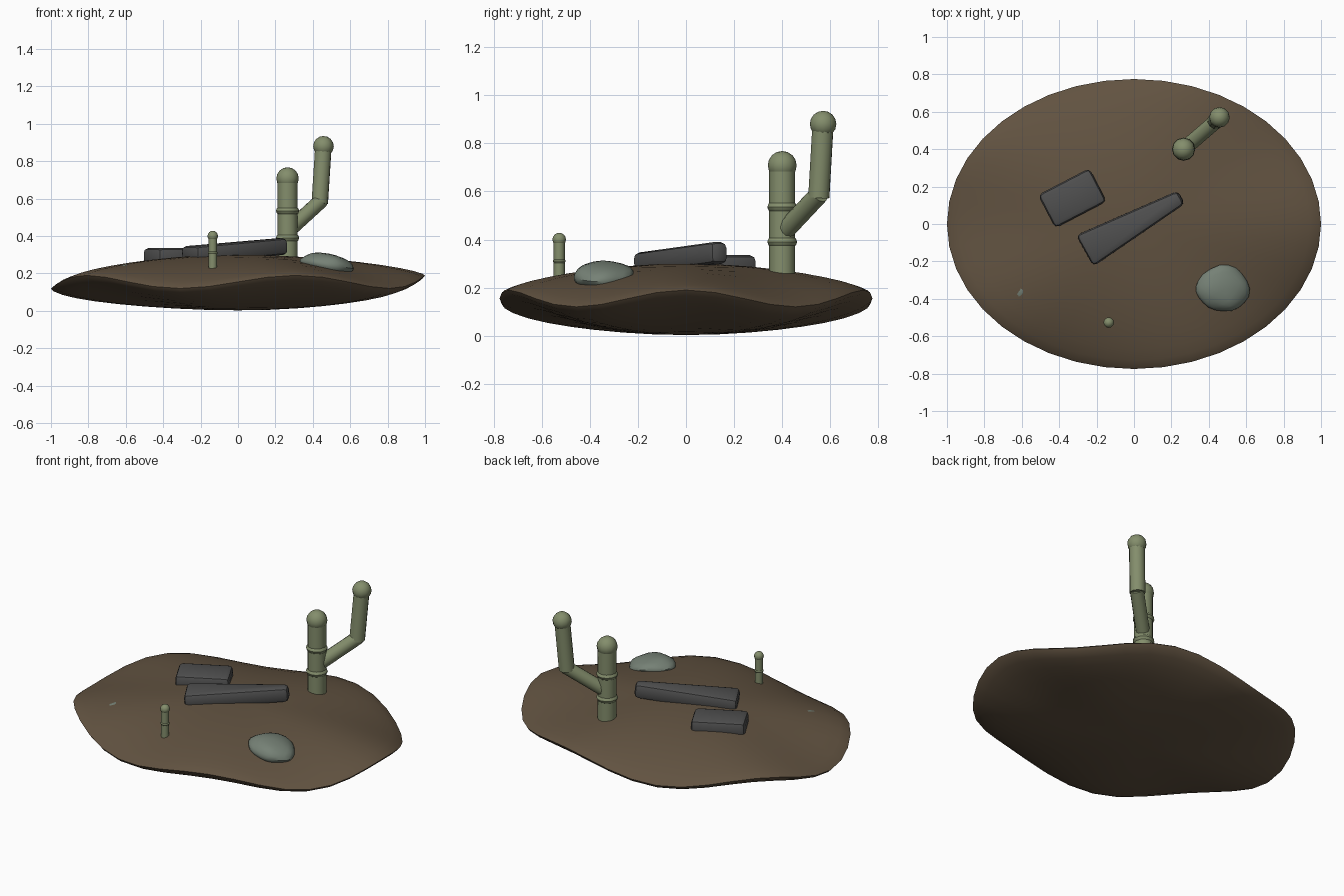
import bpy, bmesh, math, random
from mathutils import Vector, Matrix, noise

if "Cube" in bpy.data.objects:
    bpy.data.objects.remove(bpy.data.objects["Cube"], do_unlink=True)


def material(name, rgb):
    m = bpy.data.materials.new(name)
    m.use_nodes = True
    m.diffuse_color = (*rgb, 1)
    m.node_tree.nodes["Principled BSDF"].inputs["Base Color"].default_value = (*rgb, 1)
    return m


MUD = material("brown mud", (0.12, 0.085, 0.052))
PIPE = material("mossy pipe", (0.23, 0.27, 0.15))
SLAB = material("dark grey slab", (0.08, 0.08, 0.08))
ROCK = material("grey green rock", (0.18, 0.22, 0.18))


def finish(name, bm, mat, angle=35):
    bmesh.ops.recalc_face_normals(bm, faces=bm.faces)
    mesh = bpy.data.meshes.new(name)
    bm.to_mesh(mesh)
    bm.free()
    mesh.materials.append(mat)
    ob = bpy.data.objects.new(name, mesh)
    bpy.context.collection.objects.link(ob)
    bpy.ops.object.select_all(action='DESELECT')
    ob.select_set(True)
    bpy.context.view_layer.objects.active = ob
    bpy.ops.object.shade_smooth_by_angle(angle=math.radians(angle))
    return ob


# Mud mound: lens of rings with a wavy rim
def mound(segs=40, rings=9):
    bm = bmesh.new()

    def point(r, a, side):
        rise = 0.145 * (1 - r * r) ** 0.75 if side > 0 else -0.152 * (1 - r * r) ** 0.62
        z = 0.155 + rise + 0.035 * math.cos(5 * a) * r ** 3
        return bm.verts.new((r * math.cos(a), 0.775 * r * math.sin(a), z))

    loops = []
    for i in range(1, 2 * rings):
        t = math.pi / 2 * i / rings
        side = 1 if i <= rings else -1
        r = min(1, math.sin(t))
        loops.append([point(r, math.tau * j / segs, side) for j in range(segs)])
    for lo, hi in zip(loops, loops[1:]):
        for j in range(segs):
            k = (j + 1) % segs
            bm.faces.new((lo[j], lo[k], hi[k], hi[j]))
    for loop, side in ((loops[0], 1), (loops[-1], -1)):
        tip = point(0, 0, side)
        for j in range(segs):
            bm.faces.new((loop[j], loop[(j + 1) % segs], tip))
    finish("mud_mound", bm, MUD, 50)


# Pipes, collars and ball caps
def tube(name, a, b, radius):
    a, b = Vector(a), Vector(b)
    bm = bmesh.new()
    turn = (b - a).to_track_quat('Z', 'Y').to_matrix().to_4x4()
    bmesh.ops.create_cone(bm, cap_ends=True, segments=12, radius1=radius, radius2=radius,
                          depth=(b - a).length, matrix=Matrix.Translation((a + b) / 2) @ turn)
    finish(name, bm, PIPE)


def ball(name, centre, radius, flat=1):
    bm = bmesh.new()
    bmesh.ops.create_uvsphere(bm, u_segments=12, v_segments=8, radius=radius,
                              matrix=Matrix.Translation(centre) @ Matrix.Diagonal((1, 1, flat, 1)))
    finish(name, bm, PIPE)


def post(name, x, y, radius, low, high, collars, cap):
    tube(name, (x, y, low), (x, y, high), radius)
    for i, z in enumerate(collars):
        ball(f"{name}_collar_{i + 1}", (x, y, z), radius * 1.15, 0.55)
    ball(name + "_cap", (x, y, high), cap)


# Rounded slabs, tapering towards the far end
def slab(name, centre, size, heading, tilt=0, taper=1, bevel=0.025):
    bm = bmesh.new()
    bmesh.ops.create_cube(bm, size=1)
    for v in bm.verts:
        v.co = Vector(v.co) * Vector((1, 1, 1)).length / math.sqrt(3)
        v.co.x *= size[0]
        v.co.y *= size[1] * (taper if v.co.x > 0 else 1)
        v.co.z *= size[2]
    bmesh.ops.bevel(bm, geom=bm.edges[:], offset=bevel, segments=2, profile=0.5, affect='EDGES')
    bm.transform(Matrix.Translation(centre) @ Matrix.Rotation(math.radians(heading), 4, 'Z')
                 @ Matrix.Rotation(math.radians(-tilt), 4, 'Y'))
    finish(name, bm, SLAB, 40)


# Lumpy half-buried rocks
def rock(name, centre, size, seed, tilt):
    bm = bmesh.new()
    bmesh.ops.create_icosphere(bm, subdivisions=3, radius=1)
    for v in bm.verts:
        v.co *= 1 + 0.12 * noise.noise(v.co * 1.3 + Vector((seed, 0, 0)))
    bm.transform(Matrix.Translation(centre) @ Matrix.Rotation(math.radians(tilt), 4, 'Y')
                 @ Matrix.Diagonal((*size, 1)))
    finish(name, bm, ROCK)


mound()
post("main_pipe", 0.265, 0.4, 0.054, 0.2, 0.708, (0.39, 0.535), 0.06)
tube("branch_pipe", (0.265, 0.4, 0.425), (0.445, 0.555, 0.59), 0.04)
tube("upright_pipe", (0.437, 0.552, 0.575), (0.457, 0.57, 0.885), 0.045)
ball("upright_pipe_cap", (0.457, 0.57, 0.88), 0.055)
post("small_pipe", -0.135, -0.527, 0.023, 0.2, 0.4, (0.31,), 0.028)
slab("short_slab", (-0.33, 0.138, 0.285), (0.31, 0.2, 0.1), 27.5)
slab("long_slab", (-0.005, 0, 0.323), (0.59, 0.19, 0.09), 29, 4.5, 0.42)
rock("large_rock", (0.475, -0.345, 0.25), (0.14, 0.125, 0.06), 2, 10)
rock("small_rock", (-0.612, -0.345, 0.215), (0.05, 0.07, 0.03), 5, -12)
